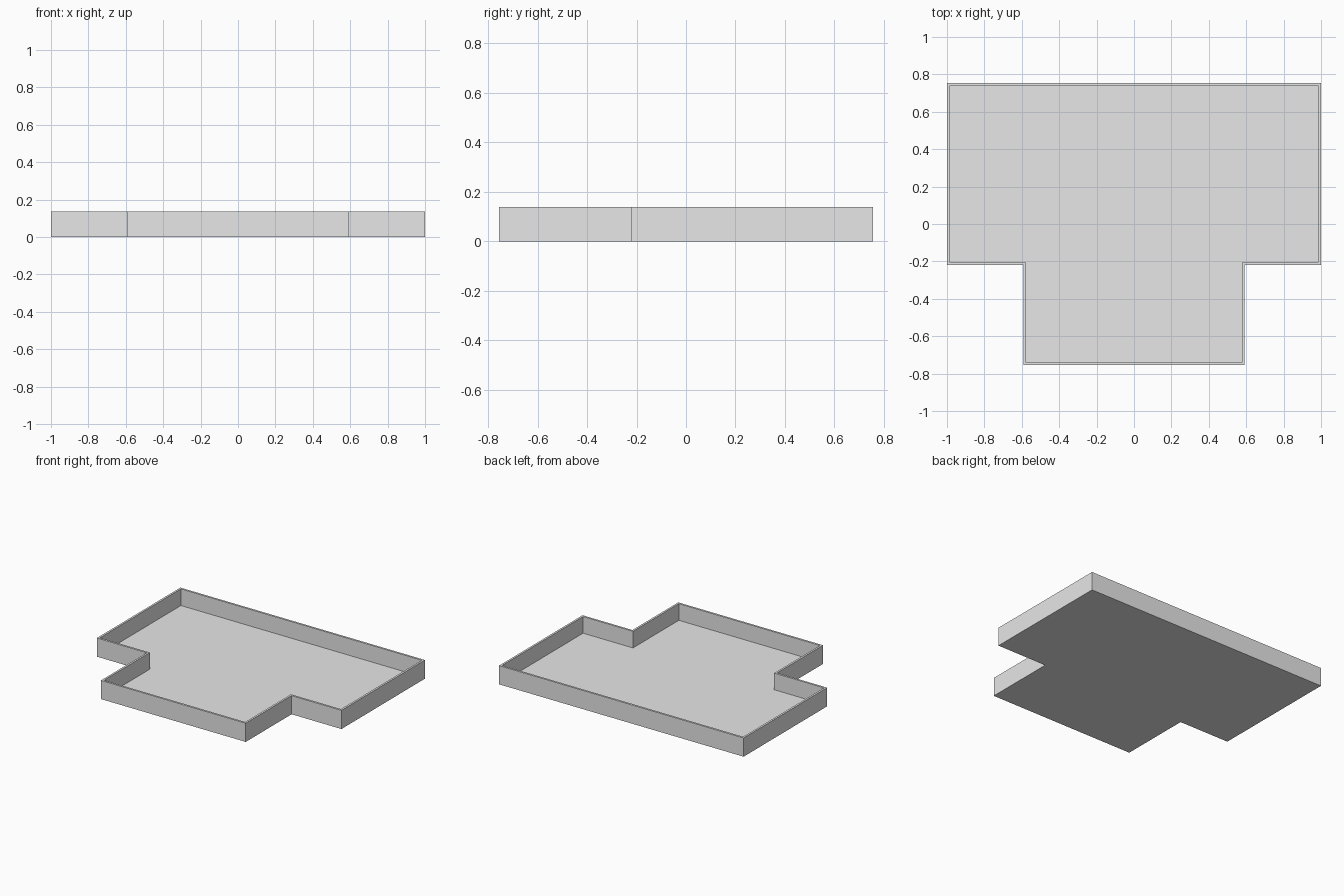
import bpy
import bmesh
from math import copysign

cube = bpy.data.objects.get("Cube")
if cube:
    bpy.data.objects.remove(cube, do_unlink=True)

HALF_WIDTH, HALF_DEPTH, HEIGHT = 1.0, 0.755, 0.138
STEM, STEP_Y = 0.592, -0.22
WALL = 0.015

grey = bpy.data.materials.new("light grey")
grey.use_nodes = True
colour = (0.8, 0.8, 0.8, 1)
grey.diffuse_color = colour
grey.node_tree.nodes["Principled BSDF"].inputs["Base Color"].default_value = colour

# T-shaped outline, counter-clockwise: right half mirrored to the left
half = [(STEM, -HALF_DEPTH), (STEM, STEP_Y), (HALF_WIDTH, STEP_Y), (HALF_WIDTH, HALF_DEPTH)]
outline = half + [(-x, y) for x, y in reversed(half)]

bm = bmesh.new()


def ring(inset, z):
    """Outline loop moved inwards by inset, at height z."""
    return [bm.verts.new((x - copysign(inset, x), y - copysign(inset, y), z))
            for x, y in outline]


# Outer foot, outer rim, inner rim, inner floor
rings = [ring(0, 0), ring(0, HEIGHT), ring(WALL, HEIGHT), ring(WALL, WALL)]
n = len(outline)
for low, high in zip(rings, rings[1:]):
    for i in range(n):
        j = (i + 1) % n
        bm.faces.new((low[i], low[j], high[j], high[i]))

# Underside and tray floor
bm.faces.new(rings[0][::-1])
bm.faces.new(rings[-1])

mesh = bpy.data.meshes.new("tray")
bm.to_mesh(mesh)
bm.free()
mesh.materials.append(grey)
bpy.context.collection.objects.link(bpy.data.objects.new("tray", mesh))
